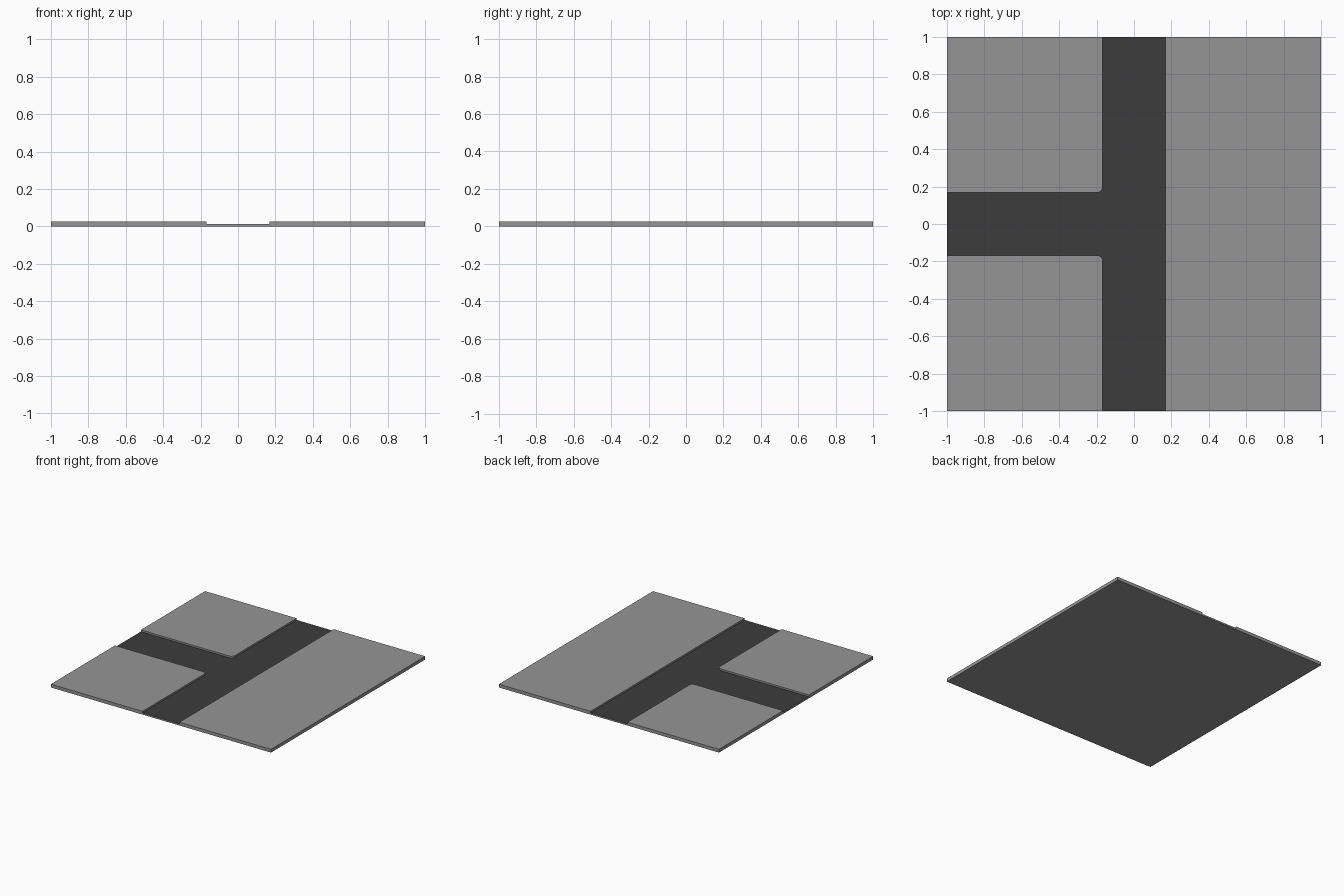
import bpy, bmesh, math

if "Cube" in bpy.data.objects:
    bpy.data.objects.remove(bpy.data.objects["Cube"])

ROAD_Z, TOP_Z = 0.013, 0.027   # road surface and pavement heights
HALF, ROAD, R = 1.0, 0.168, 0.03  # tile half size, road half width, corner radius

asphalt = bpy.data.materials.new("asphalt")
asphalt.diffuse_color = (0.045, 0.045, 0.045, 1)
asphalt.use_nodes = True
asphalt.node_tree.nodes["Principled BSDF"].inputs["Base Color"].default_value = asphalt.diffuse_color
concrete = bpy.data.materials.new("concrete")
concrete.diffuse_color = (0.3, 0.3, 0.3, 1)
concrete.use_nodes = True
concrete.node_tree.nodes["Principled BSDF"].inputs["Base Color"].default_value = concrete.diffuse_color


def slab(name, outline, z0, z1, with_bottom):
    """Extrude a flat outline between two heights."""
    bm = bmesh.new()
    low = [bm.verts.new((x, y, z0)) for x, y in outline]
    high = [bm.verts.new((x, y, z1)) for x, y in outline]
    n = len(outline)
    bm.faces.new(high)
    if with_bottom:
        bm.faces.new(low[::-1])
    for i in range(n):
        j = (i + 1) % n
        bm.faces.new((low[i], low[j], high[j], high[i]))
    bm.normal_update()
    mesh = bpy.data.meshes.new(name)
    bm.to_mesh(mesh)
    bm.free()
    mesh.materials.append(concrete)
    obj = bpy.data.objects.new(name, mesh)
    bpy.context.collection.objects.link(obj)
    return obj


def rect(x0, x1, y0, y1):
    return [(x0, y0), (x1, y0), (x1, y1), (x0, y1)]


# Base slab, its upper face is the T-shaped road
road = slab("road_base", rect(-HALF, HALF, -HALF, HALF), 0, ROAD_Z, True)
road.data.materials.append(asphalt)
road.data.polygons[0].material_index = 1

# Straight pavement along the right side
slab("pavement_straight", rect(ROAD, HALF, -HALF, HALF), ROAD_Z, TOP_Z, False)

# Corner pavements with rounded kerb at the junction
arc = []
for i in range(6):
    a = math.radians(-90 + 18 * i)
    arc.append((-ROAD - R + R * math.cos(a), ROAD + R + R * math.sin(a)))
back = [(-HALF, ROAD)] + arc + [(-ROAD, HALF), (-HALF, HALF)]
front = [(x, -y) for x, y in reversed(back)]
slab("pavement_corner_back", back, ROAD_Z, TOP_Z, False)
slab("pavement_corner_front", front, ROAD_Z, TOP_Z, False)
